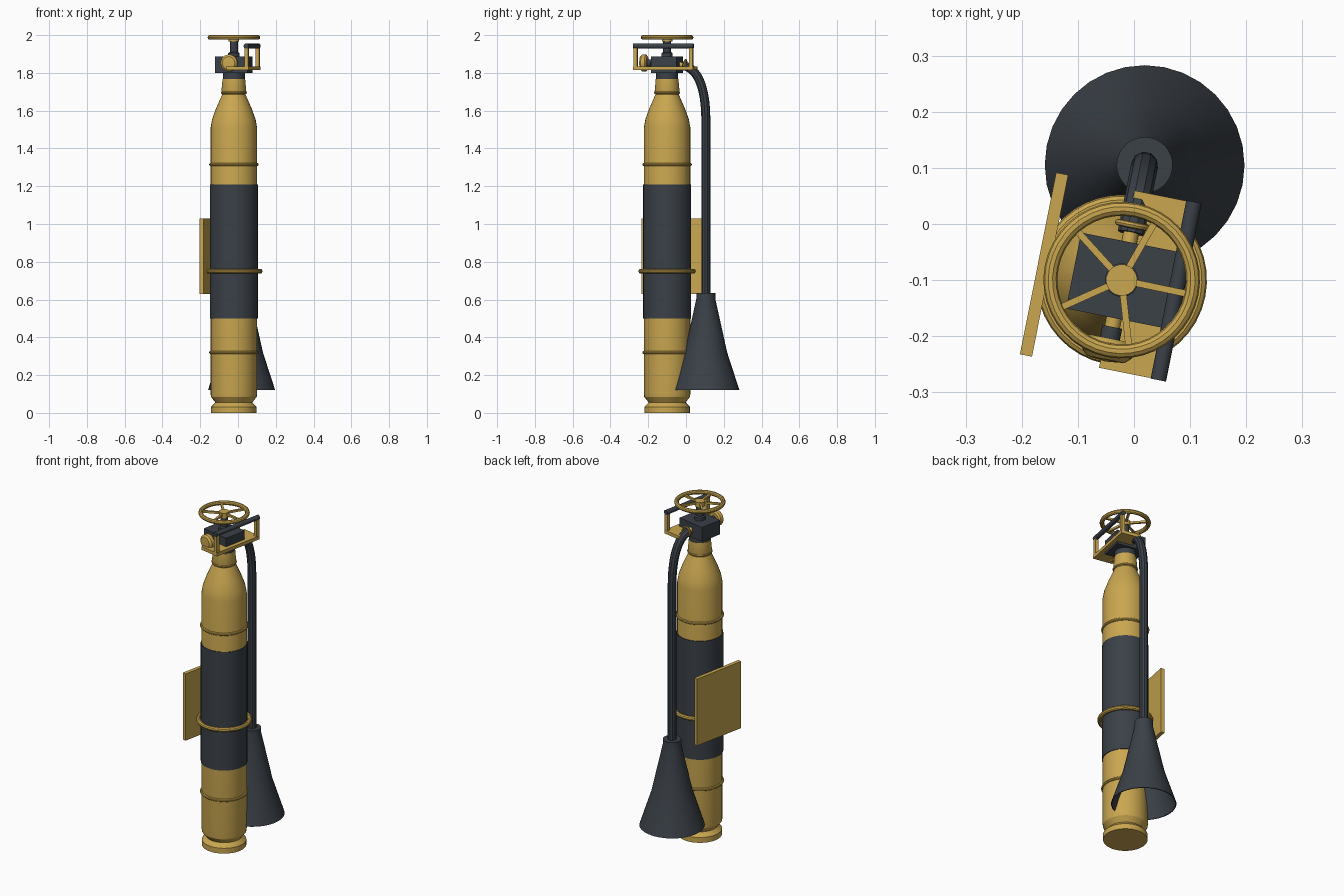
import bpy, bmesh, math
from mathutils import Matrix, Vector

if "Cube" in bpy.data.objects:
    bpy.data.objects.remove(bpy.data.objects["Cube"])

# Everything is laid out around the bottle axis, then turned and shifted together
PLACE = Matrix.Translation((-0.022, -0.10, 0)) @ Matrix.Rotation(math.radians(-11.3), 4, 'Z')


def material(name, colour):
    m = bpy.data.materials.new(name)
    m.diffuse_color = (*colour, 1)
    m.use_nodes = True
    m.node_tree.nodes["Principled BSDF"].inputs["Base Color"].default_value = m.diffuse_color
    return m


GOLD = material("brass_yellow", (0.59, 0.385, 0.08))
DARK = material("charcoal", (0.043, 0.052, 0.064))


def finish(name, bm, mat, local=Matrix.Identity(4)):
    bmesh.ops.remove_doubles(bm, verts=bm.verts, dist=1e-5)
    bmesh.ops.recalc_face_normals(bm, faces=bm.faces)
    bm.transform(PLACE @ local)
    me = bpy.data.meshes.new(name)
    bm.to_mesh(me)
    bm.free()
    me.materials.append(mat)
    ob = bpy.data.objects.new(name, me)
    bpy.context.collection.objects.link(ob)
    bpy.ops.object.select_all(action='DESELECT')
    ob.select_set(True)
    bpy.context.view_layer.objects.active = ob
    bpy.ops.object.shade_smooth_by_angle(angle=math.radians(25))
    return ob


def lathe(name, profile, mat, local=Matrix.Identity(4), segs=32, closed=False):
    """Spin (radius, height) points round the z axis."""
    bm = bmesh.new()
    vs = [bm.verts.new((r, 0, z)) for r, z in profile]
    pairs = list(zip(vs, vs[1:])) + ([(vs[-1], vs[0])] if closed else [])
    edges = [bm.edges.new(p) for p in pairs]
    bmesh.ops.spin(bm, geom=vs + edges, cent=(0, 0, 0), axis=(0, 0, 1),
                   angle=2 * math.pi, steps=segs, use_merge=True)
    return finish(name, bm, mat, local)


def torus(name, major, minor, mat, local, segs=40, sides=10):
    circle = [(major + minor * math.cos(2 * math.pi * i / sides),
               minor * math.sin(2 * math.pi * i / sides)) for i in range(sides)]
    return lathe(name, circle, mat, local, segs, True)


def box(name, centre, size, mat, spin=0):
    bm = bmesh.new()
    bmesh.ops.create_cube(bm, size=1)
    bm.transform(Matrix.Rotation(spin, 4, 'Z') @ Matrix.Translation(centre)
                 @ Matrix.Diagonal((*size, 1)))
    return finish(name, bm, mat)


def rod(name, a, b, radius, mat, segs=16):
    a, b = Vector(a), Vector(b)
    d = b - a
    local = Matrix.Translation(a) @ d.to_track_quat('Z', 'Y').to_matrix().to_4x4()
    return lathe(name, [(0, 0), (radius, 0), (radius, d.length), (0, d.length)],
                 mat, local, segs)


def up(z):
    return Matrix.Translation((0, 0, z))


def facing(y, z, angle):
    return Matrix.Translation((0, y, z)) @ Matrix.Rotation(math.radians(angle), 4, 'X')


# Bottle with foot, groove, shoulder and collar
lathe("bottle", [(0, 0), (0.121, 0), (0.121, 0.032), (0.098, 0.055), (0.121, 0.085),
                 (0.123, 0.10), (0.123, 1.51), (0.115, 1.555), (0.095, 1.61),
                 (0.062, 1.685), (0.066, 1.70), (0.060, 1.768), (0, 1.768)], GOLD)
lathe("dark_sleeve", [(0.122, 0.50), (0.127, 0.50), (0.127, 1.21), (0.122, 1.21)], DARK)
for name, z, major, minor in (("lower_band", 0.32, 0.122, 0.009),
                              ("upper_band", 1.315, 0.122, 0.009),
                              ("strap_ring", 0.75, 0.139, 0.013),
                              ("collar_ring", 1.695, 0.062, 0.007)):
    torus(name, major, minor, GOLD, up(z))

# Sign plate on the side
box("side_plate", (-0.141, 0, 0.83), (0.022, 0.33, 0.40), GOLD)

# Valve block and stem
lathe("valve_neck", [(0, 1.76), (0.058, 1.76), (0.058, 1.81), (0, 1.81)], DARK)
box("valve_block", (0, 0, 1.843), (0.175, 0.138, 0.085), DARK)
lathe("valve_stem", [(0, 1.88), (0.030, 1.88), (0.030, 1.905), (0.021, 1.91),
                     (0.021, 1.975), (0, 1.975)], DARK, segs=20)

# Hand wheel with five spokes
torus("wheel_rim", 0.127, 0.0125, GOLD, up(1.9875))
lathe("wheel_hub", [(0, 1.966), (0.028, 1.966), (0.028, 1.996), (0, 1.996)], GOLD, segs=20)
for i in range(5):
    box("wheel_spoke", (0.072, 0, 1.985), (0.10, 0.012, 0.012), GOLD,
        math.radians(-0.5 + 72 * i))

# Carrying bracket and grip
box("bracket_plate", (0.051, 0, 1.824), (0.12, 0.322, 0.02), GOLD)
for s in (-1, 1):
    box("bracket_post", (0.099, s * 0.150, 1.885), (0.02, 0.02, 0.11), GOLD)
rod("grip", (0.099, -0.162, 1.942), (0.099, 0.162, 1.942), 0.014, DARK)

# Pressure gauge at the front
rod("gauge_pipe", (0, -0.06, 1.852), (0, -0.09, 1.852), 0.014, GOLD)
rod("gauge_nut", (0, -0.085, 1.852), (0, -0.11, 1.852), 0.018, DARK)
lathe("gauge", [(0, 0), (0.036, 0), (0.045, 0.008), (0.045, 0.028), (0.034, 0.038),
                (0, 0.042)], GOLD, facing(-0.106, 1.852, 90), 24)

# Hose outlet at the back
rod("outlet_pipe", (0, 0.06, 1.845), (0, 0.105, 1.838), 0.014, GOLD)
torus("outlet_ring", 0.026, 0.006, GOLD, facing(0.100, 1.842, 90), 24, 8)

# Hose bends over and drops to the horn
curve = bpy.data.curves.new("hose_path", 'CURVE')
curve.dimensions = '3D'
curve.bevel_depth = 0.024
curve.bevel_resolution = 3
curve.resolution_u = 14
curve.use_fill_caps = True
spline = curve.splines.new('BEZIER')
spline.bezier_points.add(2)
hose_points = (((0, 0.085, 1.838), (0, 0.07, 1.838), (0, 0.175, 1.825)),
               ((0, 0.209, 1.55), (0, 0.209, 1.70), (0, 0.209, 1.45)),
               ((0, 0.209, 0.62), (0, 0.209, 0.80), (0, 0.209, 0.55)))
for p, (co, left, right) in zip(spline.bezier_points, hose_points):
    p.handle_left_type = p.handle_right_type = 'FREE'
    p.co, p.handle_left, p.handle_right = co, left, right
path = bpy.data.objects.new("hose_path", curve)
bpy.context.collection.objects.link(path)
bpy.context.view_layer.update()
bm = bmesh.new()
bm.from_mesh(path.to_mesh())
path.to_mesh_clear()
bpy.data.objects.remove(path)
finish("hose", bm, DARK)

# Discharge horn, open underneath
lathe("horn", [(0, 0.635), (0.050, 0.635), (0.050, 0.605), (0.113, 0.32), (0.178, 0.12),
               (0.173, 0.12), (0.108, 0.32), (0.046, 0.59), (0, 0.59)],
      DARK, Matrix.Translation((0, 0.209, 0)))
